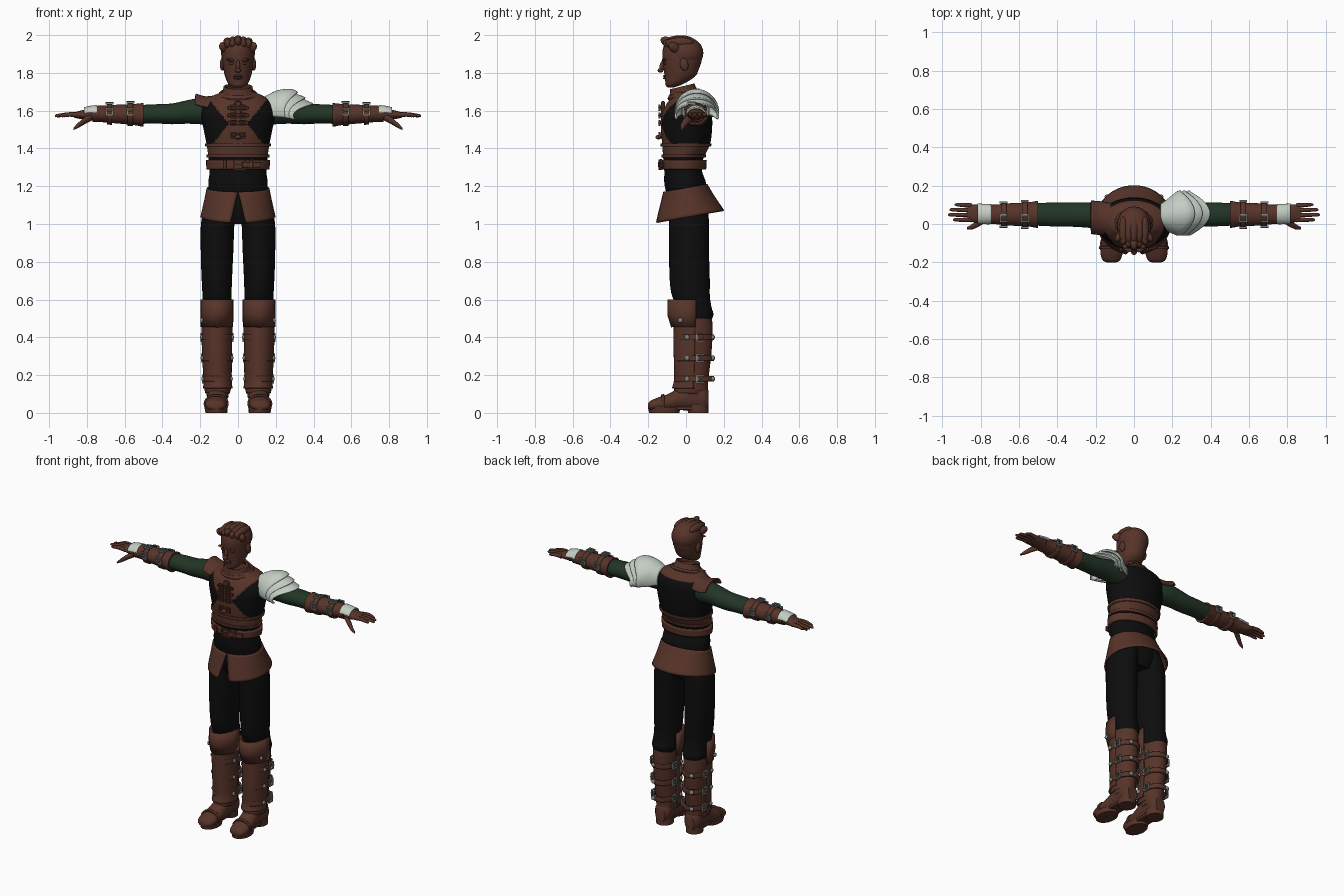
import bpy, bmesh, math
from mathutils import Vector, Matrix

if "Cube" in bpy.data.objects:
    bpy.data.objects.remove(bpy.data.objects["Cube"])


def material(name, rgb):
    m = bpy.data.materials.new(name)
    m.use_nodes = True
    m.diffuse_color = (*rgb, 1)
    bsdf = m.node_tree.nodes["Principled BSDF"]
    bsdf.inputs["Base Color"].default_value = (*rgb, 1)
    bsdf.inputs["Roughness"].default_value = .8
    return m


brown = material("brown leather", (.095, .034, .022))
black = material("black cloth", (.004, .004, .004))
green = material("dark green cloth", (.016, .036, .02))
pale = material("pale plate", (.55, .61, .55))
steel = material("grey buckle metal", (.2, .24, .22))


def finish(name, bm, mats, mirror=False, thick=0, paint=None, bevel=0):
    """Turn a bmesh into a smooth-shaded object with its modifiers."""
    bmesh.ops.recalc_face_normals(bm, faces=bm.faces)
    if paint:
        for f in bm.faces:
            f.material_index = paint(f.calc_center_median())
    mesh = bpy.data.meshes.new(name)
    bm.to_mesh(mesh)
    bm.free()
    ob = bpy.data.objects.new(name, mesh)
    bpy.context.collection.objects.link(ob)
    for m in mats:
        mesh.materials.append(m)
    bpy.ops.object.select_all(action='DESELECT')
    ob.select_set(True)
    bpy.context.view_layer.objects.active = ob
    bpy.ops.object.shade_smooth_by_angle(angle=math.radians(40))
    if thick:
        mod = ob.modifiers.new("Thickness", 'SOLIDIFY')
        mod.thickness, mod.offset = thick, 0
    if bevel:
        ob.modifiers.new("Soft edges", 'BEVEL').width = bevel
    if mirror:
        ob.modifiers.new("Mirror", 'MIRROR')
    return ob


def spline(rows, k):
    out, last = [], len(rows) - 1
    for i in range(last):
        four = rows[max(i - 1, 0)], rows[i], rows[i + 1], rows[min(i + 2, last)]
        for s in range(k):
            t = s / k
            out.append([b + .5 * t * (c - a + t * (2 * a - 5 * b + 4 * c - d + t * (3 * b - a - 3 * c + d)))
                        for a, b, c, d in zip(*four)])
    return out + [rows[-1]]


def loft(name, rows, mats, axis='z', n=32, k=4, arc=None, gap=None, cap=True, warp=None, **kw):
    """Skin elliptical sections (position, centre u, centre v, radius u, radius v).
    arc gives a half-angle for open shells, gap an opening angle per row."""
    bm, rings = bmesh.new(), []
    rows = spline(rows, k)
    is_open = bool(arc or gap)
    for r, (t, u, v, ru, rv) in enumerate(rows):
        ring = []
        for i in range(n + is_open):
            f = i / n
            a = math.tau * f
            if arc:
                a = math.radians(arc) * (2 * f - 1)
            if gap:
                g = gap * r / (len(rows) - 1)
                a = g + (math.tau - 2 * g) * f
            p, q = u + ru * math.sin(a), rv * math.cos(a)
            co = {'z': (p, v - q, t), 'x': (t, p, v + q), 'y': (p, t, v + q)}[axis]
            ring.append(bm.verts.new(warp(Vector(co)) if warp else co))
        rings.append(ring)
    for a, b in zip(rings, rings[1:]):
        for i in range(n):
            j = (i + 1) % len(a)
            bm.faces.new((a[i], a[j], b[j], b[i]))
    if cap and not is_open:
        bm.faces.new(rings[0])
        bm.faces.new(rings[-1])
    return finish(name, bm, mats, **kw)


def place(at, size, rot=(0, 0, 0)):
    spin = Matrix.Identity(4)
    for angle, ax in zip(rot, 'XYZ'):
        spin = Matrix.Rotation(math.radians(angle), 4, ax) @ spin
    return Matrix.Translation(at) @ spin @ Matrix.Diagonal((*size, 1))


def box(name, at, size, mat=brown, rot=(0, 0, 0), **kw):
    bm = bmesh.new()
    bmesh.ops.create_cube(bm, size=1, matrix=place(at, size, rot))
    return finish(name, bm, [mat], bevel=min(size) * .2, **kw)


def ball(name, at, radii, mat=brown, rot=(0, 0, 0), **kw):
    bm = bmesh.new()
    bmesh.ops.create_uvsphere(bm, u_segments=20, v_segments=12, radius=1, matrix=place(at, radii, rot))
    return finish(name, bm, [mat], **kw)


def buckle(name, at, w, h, rot=(0, 0, 0), mat=steel, mirror=True):
    """Four-bar frame with a prong, lying in its local xy plane."""
    bm, bar = bmesh.new(), .007
    m = place(at, (1, 1, 1), rot)
    bars = [((0, s * h / 2, 0), (w + bar, bar, .01)) for s in (-1, 1)]
    bars += [((s * w / 2, 0, 0), (bar, h + bar, .01)) for s in (-1, 1)]
    bars += [((0, 0, .003), (w * 1.2, bar * .6, .008))]
    for c, size in bars:
        bmesh.ops.create_cube(bm, size=1, matrix=m @ place(c, size))
    finish(name, bm, [mat], mirror=mirror)


# Head, hair and face
loft("head", [(1.722, 0, -.082, .02, .015), (1.74, 0, -.062, .05, .045), (1.78, 0, -.033, .068, .08),
              (1.82, 0, -.025, .077, .093), (1.87, 0, -.02, .083, .104), (1.92, 0, -.02, .083, .104),
              (1.96, 0, -.02, .07, .088), (1.985, 0, -.02, .04, .05)], [brown])
ball("hair_cap", (0, -.01, 1.905), (.09, .102, .088))
for i in range(7):
    x = (i - 3) * .024
    ball("hair_lock", (x, -.095 + abs(x) * .5, 1.955 - abs(x) * .3 + .008 * (i % 2)), (.02, .042, .026), rot=(-25, 0, 12 * (i - 3)))
for i in range(5):
    ball("hair_wave", ((i - 2) * .028, -.03, 1.975 - .006 * abs(i - 2)), (.022, .07, .024))
ball("nose_bridge", (0, -.126, 1.835), (.011, .014, .035), rot=(-12, 0, 0))
ball("nose_tip", (0, -.135, 1.813), (.016, .015, .012))
for z in (1.772, 1.783):
    ball("lip", (0, -.112, z), (.026, .01, .006))
ball("chin", (0, -.092, 1.742), (.026, .018, .018))
ball("brow", (.036, -.114, 1.868), (.026, .012, .007), rot=(0, -8, -14), mirror=True)
ball("eye", (.034, -.11, 1.85), (.014, .009, .007), mirror=True)
ball("ear", (.084, -.01, 1.845), (.012, .022, .034), rot=(12, 0, 0), mirror=True)


# Jacket: leather yoke and waistband over a black undershirt
def jacket_colour(c):
    if c.z < 1.365:
        return 1
    if c.z < 1.42 or c.z > 1.66:
        return 0
    return 0 if c.y < .02 and abs(c.x) < .045 + .85 * abs(c.z - 1.53) else 1


loft("jacket", [(1, 0, .015, .1, .08), (1.08, 0, .01, .16, .105), (1.16, 0, 0, .155, .105), (1.22, 0, -.005, .157, .11),
                (1.28, 0, -.015, .15, .1), (1.34, 0, -.015, .155, .105), (1.42, 0, 0, .166, .126),
                (1.5, 0, .003, .182, .135), (1.58, 0, .005, .196, .133), (1.635, 0, .015, .185, .118),
                (1.675, 0, .015, .14, .092), (1.7, 0, -.01, .08, .07)],
     [brown, black], n=128, k=9, paint=jacket_colour)
tilt = lambda p: p + Vector((0, 0, .25 * (p.y + .01)))
loft("collar", [(1.675, 0, -.01, .095, .08), (1.7, 0, -.015, .077, .066), (1.73, 0, -.02, .07, .058)],
     [brown], cap=False, thick=.012, warp=tilt)
loft("collar_trim", [(1.68, 0, -.008, .1, .084), (1.695, 0, -.01, .09, .075)], [brown], cap=False, thick=.014, warp=tilt)
box("front_placket", (0, -.122, 1.55), (.035, .02, .2))
for z in (1.615, 1.575, 1.535, 1.47):
    box("chest_strap", (0, -.131, z), (.11 if z > 1.5 else .07, .012, .018))
    buckle("chest_clasp", (.024, -.14, z), .026, .026, rot=(90, 0, 0), mat=brown)
ball("chest_toggle", (0, -.145, 1.46), (.016, .016, .012))
loft("waistband_trim", [(1.41, 0, -.001, .168, .129), (1.427, 0, 0, .17, .13)], [brown], cap=False, thick=.01)
loft("shoulder_flap", [(-.11, .025, 1.6, .08, .078), (-.17, .03, 1.6, .085, .07), (-.225, .035, 1.615, .085, .07)],
     [brown], axis='x', arc=75, thick=.012)

# Belts
loft("belt", [(1.29, 0, -.013, .16, .113), (1.338, 0, -.013, .163, .116)], [brown], cap=False, thick=.014)
loft("upper_belt", [(1.352, 0, -.013, .161, .112), (1.368, 0, -.012, .163, .114)], [brown], cap=False, thick=.01)
buckle("belt_buckle", (.01, -.14, 1.314), .06, .05, rot=(90, 0, 0), mat=brown, mirror=False)
box("belt_tongue", (.07, -.132, 1.314), (.1, .012, .03), rot=(0, 0, 12))
box("belt_keeper", (-.07, -.133, 1.315), (.018, .018, .056), mirror=True)

# Flared skirt, open at the front
loft("skirt", [(1.19, 0, -.003, .161, .112), (1.12, 0, .006, .175, .14), (1.035, 0, .02, .194, .178)],
     [brown], n=48, gap=.22, thick=.01, warp=lambda p: p + Vector((0, 0, .18 * p.y)))

# Trousers
loft("trouser_leg", [(1.13, .08, .01, .075, .1), (1.02, .106, .015, .088, .106), (.85, .111, .016, .086, .106),
                     (.7, .112, .02, .08, .106), (.62, .111, .026, .077, .1), (.56, .111, .045, .076, .09),
                     (.52, .111, .06, .076, .085), (.48, .111, .05, .07, .08)], [black], mirror=True)

# Boots
loft("boot_shaft", [(.5, .113, .043, .075, .095), (.42, .113, .043, .074, .098), (.3, .112, .04, .07, .093),
                    (.16, .108, .034, .066, .083), (.08, .108, .04, .056, .078)], [brown], mirror=True)
loft("shin_guard", [(.48, .112, .04, .078, .1), (.3, .111, .038, .074, .098), (.18, .108, .034, .07, .092),
                    (.13, .107, .03, .073, .1)], [brown], arc=95, thick=.01, mirror=True)
loft("knee_plate", [(.6, .111, .035, .082, .128), (.52, .111, .035, .083, .128), (.455, .112, .035, .08, .108)],
     [brown], n=8, k=1, arc=98, thick=.012, mirror=True)
loft("foot", [(-.2, .118, .035, .025, .014), (-.188, .118, .038, .046, .026), (-.15, .117, .045, .058, .036),
              (-.09, .114, .056, .057, .046), (-.03, .11, .076, .053, .062), (.03, .109, .09, .053, .078),
              (.09, .108, .08, .053, .072), (.118, .108, .07, .035, .05)], [brown], axis='y', mirror=True)
loft("front_sole", [(0, .116, -.115, .056, .08), (.03, .116, -.115, .062, .086)], [brown], k=1, mirror=True)
loft("toe_cap", [(-.13, .116, .048, .061, .044), (-.115, .115, .05, .061, .046)], [brown], axis='y', cap=False, thick=.01, mirror=True)
box("sole_arch", (.112, -.02, .025), (.085, .14, .02), mirror=True)
loft("heel", [(0, .109, .065, .052, .055), (.045, .109, .063, .054, .056)], [brown], k=1, mirror=True)
loft("ankle_strap", [(.105, .108, .02, .06, .078), (.13, .108, .026, .066, .084)], [brown], cap=False, thick=.01, mirror=True)
for z in (.4, .29, .18):
    s = .066 + z * .03
    loft("boot_strap", [(z - .014, .111, .042, s, .1), (z + .014, .111, .042, s, .1)], [brown], cap=False, thick=.012, mirror=True)
    for side in (-1, 1):
        buckle("boot_buckle", (.111 + side * (s + .004), .075, z), .036, .04, rot=(90, 0, 90 * side))
        ball("boot_stud", (.111 + side * (s + .004), .005, z), (.008, .013, .013), steel, mirror=True)
    ball("strap_end", (.14, .142, z), (.014, .012, .013), steel, mirror=True)
ball("knee_stud", (.192, -.03, .49), (.008, .013, .013), steel, mirror=True)

# Sleeves and bracers
loft("sleeve", [(.13, .04, 1.59, .06, .065), (.2, .045, 1.597, .067, .069), (.27, .048, 1.593, .065, .062), (.35, .05, 1.583, .063, .055),
                (.43, .05, 1.583, .062, .051), (.52, .05, 1.58, .058, .05)], [green], axis='x', mirror=True)
loft("bracer", [(.5, .05, 1.578, .071, .063), (.515, .05, 1.578, .069, .061), (.56, .05, 1.58, .062, .055),
                (.65, .05, 1.582, .058, .049), (.72, .05, 1.583, .051, .044), (.77, .05, 1.583, .052, .042)],
     [brown], axis='x', mirror=True)
for x, r in ((.57, .063), (.68, .057)):
    loft("bracer_strap", [(x - .014, .05, 1.581, r, r - .007), (x + .014, .05, 1.581, r, r - .008)],
         [brown], axis='x', cap=False, thick=.012, mirror=True)
    buckle("bracer_top_buckle", (x, .03, 1.581 + r), .036, .036)
    for side in (-1, 1):
        buckle("bracer_side_buckle", (x, .05 + side * (r + .006), 1.595), .034, .036, rot=(90, 0, 0))

# Hands
loft("palm", [(.75, .05, 1.583, .042, .036), (.79, .05, 1.58, .046, .03), (.83, .055, 1.578, .047, .023), (.868, .058, 1.577, .044, .014)],
     [brown], axis='x', mirror=True)
for y, tip in ((.021, .945), (.046, .97), (.071, .962), (.096, .935)):
    loft("finger", [(.845, y, 1.577, .012, .013), (.89, y * 1.03, 1.58, .011, .012),
                    (tip - .015, y * 1.05, 1.574, .009, .009), (tip, y * 1.05, 1.572, .004, .004)],
         [brown], axis='x', n=12, mirror=True)
loft("thumb", [(.77, .03, 1.57, .02, .02), (.81, .005, 1.548, .019, .019), (.845, -.015, 1.523, .014, .014),
               (.872, -.022, 1.503, .006, .006)], [brown], axis='x', n=14, mirror=True)
loft("hand_plate", [(.745, .052, 1.582, .05, .044), (.78, .052, 1.582, .05, .04), (.815, .054, 1.58, .05, .034)],
     [pale], axis='x', arc=80, thick=.008, mirror=True)

# Layered shoulder armour on the left side only, each rim swept to a point
def sweep(p):
    p.x -= (p.x - .14) * .4 * min(1, ((p.y - .055) / .11) ** 2)
    return p


for i in range(3):
    e, g = .04 * i, .01 * i
    loft("shoulder_plate", [(.14 + e, .04, 1.6, .06, .068 - g), (.21 + e, .05, 1.6, .09, .103 - g),
                            (.28 + e, .055, 1.6 - g, .11, .11 - 2 * g), (.315 + e, .058, 1.595 - g, .113, .1 - 2 * g)],
         [pale], axis='x', arc=108, thick=.01, warp=sweep)
